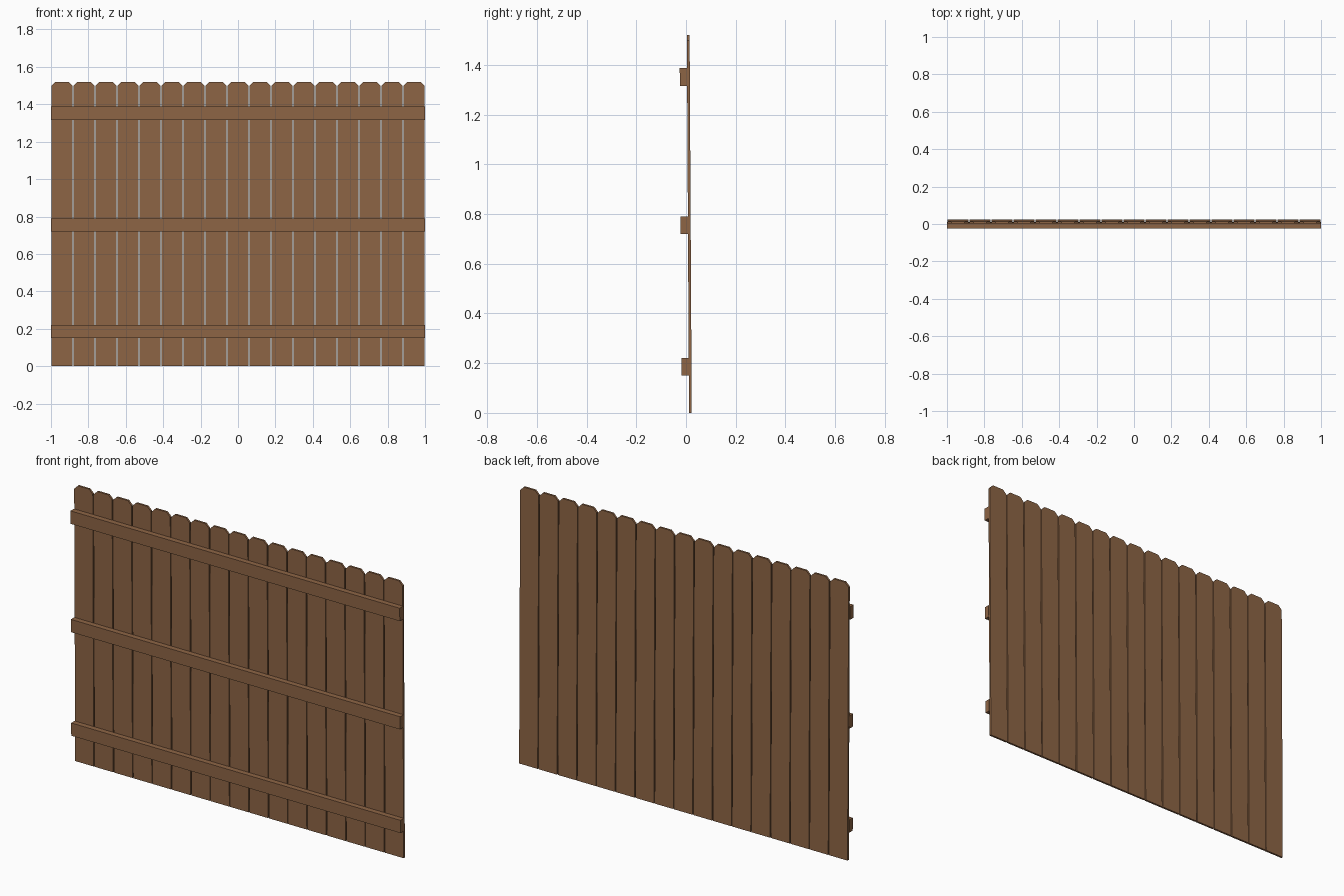
import bpy

if "Cube" in bpy.data.objects:
    bpy.data.objects.remove(bpy.data.objects["Cube"])

wood = bpy.data.materials.new("brown wood")
wood.diffuse_color = (0.27, 0.13, 0.06, 1)
wood.use_nodes = True
wood.node_tree.nodes["Principled BSDF"].inputs["Base Color"].default_value = wood.diffuse_color

H = 1.52          # fence height
LEAN = 0.0085     # slight forward lean of the top
COUNT = 17
PITCH = 2 / COUNT


def prism(name, outline, y0, y1):
    """Extrude an x/z outline from y0 to y1, following the lean."""
    n = len(outline)
    verts = [(x, y - LEAN * z / H, z) for y in (y0, y1) for x, z in outline]
    faces = [tuple(range(n)), tuple(reversed(range(n, 2 * n)))]
    faces += [(i, n + i, n + (i + 1) % n, (i + 1) % n) for i in range(n)]
    mesh = bpy.data.meshes.new(name)
    mesh.from_pydata(verts, [], faces)
    mesh.materials.append(wood)
    obj = bpy.data.objects.new(name, mesh)
    bpy.context.collection.objects.link(obj)
    return obj


# dog-eared pickets
w, cut = PITCH / 2 - 0.0025, 0.022
for i in range(COUNT):
    c = -1 + PITCH * (i + 0.5)
    prism(f"picket_{i + 1}",
          [(c - w, 0), (c + w, 0), (c + w, H - cut), (c + w - cut, H),
           (c - w + cut, H), (c - w, H - cut)], 0.012, 0.023)

# horizontal rails on the front
for name, z0, z1 in (("bottom_rail", 0.15, 0.22),
                     ("middle_rail", 0.72, 0.79),
                     ("top_rail", 1.316, 1.387)):
    prism(name, [(-1, z0), (1, z0), (1, z1), (-1, z1)], -0.0175, 0.0125)
